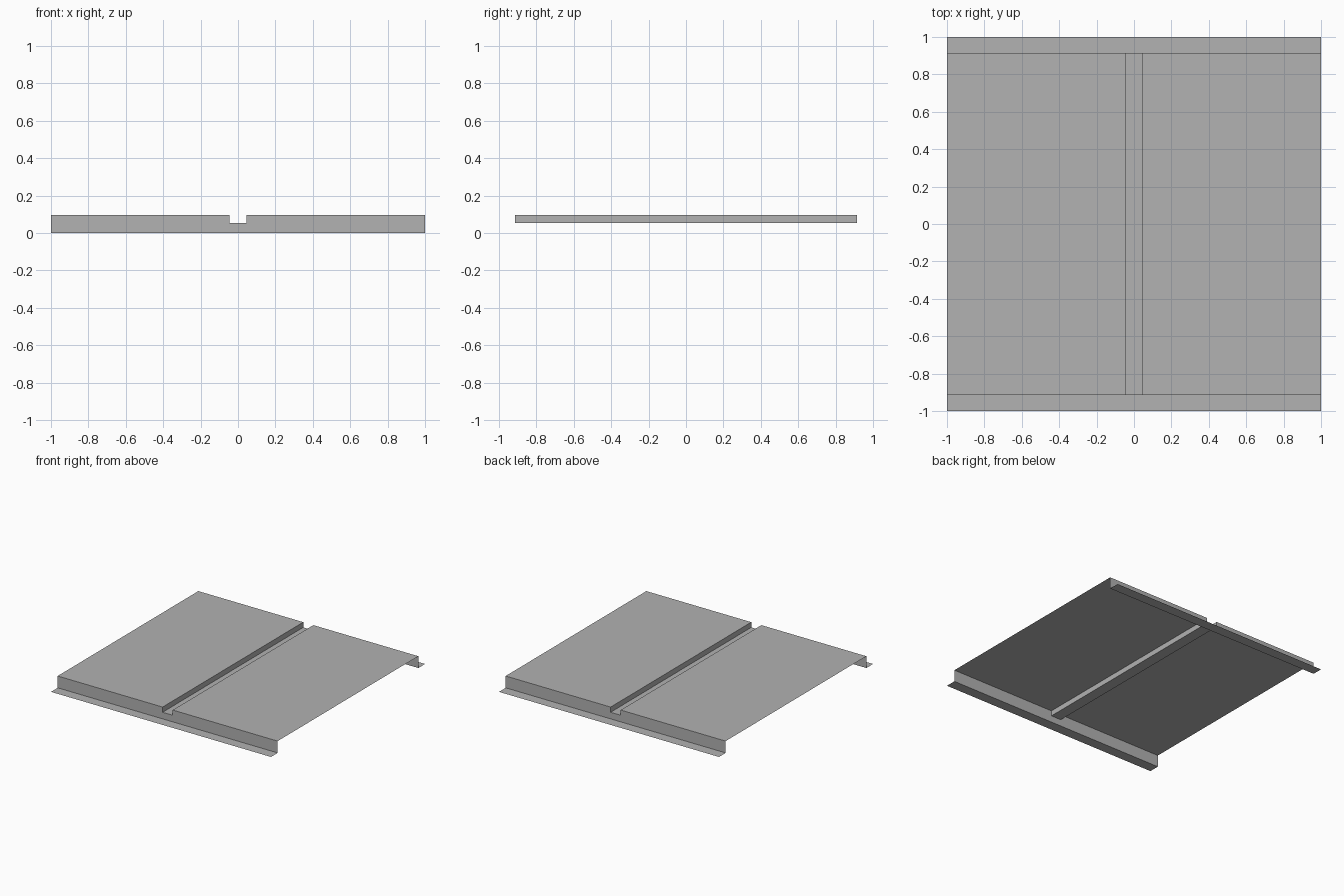
import bpy

cube = bpy.data.objects.get("Cube")
if cube:
    bpy.data.objects.remove(cube, do_unlink=True)

HALF = 1.0       # outer half width and depth
WALL = 0.913     # half depth of the raised deck
TOP = 0.097      # deck height
GROOVE = 0.046   # half width of the groove
FLOOR = 0.054    # groove floor height

grey = bpy.data.materials.new("sheet grey")
grey.use_nodes = True
colour = (0.445, 0.445, 0.445, 1)
grey.diffuse_color = colour
grey.node_tree.nodes["Principled BSDF"].inputs["Base Color"].default_value = colour


def sheet(name, verts, faces):
    mesh = bpy.data.meshes.new(name)
    mesh.from_pydata(verts, [], faces)
    mesh.materials.append(grey)
    obj = bpy.data.objects.new(name, mesh)
    bpy.context.collection.objects.link(obj)
    return obj


# Folded deck: one cross-section swept from front to back
profile = [(-HALF, TOP), (-GROOVE, TOP), (-GROOVE, FLOOR),
           (GROOVE, FLOOR), (GROOVE, TOP), (HALF, TOP)]
n = len(profile)
sheet("grooved_deck",
      [(x, y, z) for y in (-WALL, WALL) for x, z in profile],
      [(i, i + 1, n + i + 1, n + i) for i in range(n - 1)])

# End walls, notched at the groove, each with an outward foot flange
for name, s in (("front", -1), ("back", 1)):
    y = s * WALL
    outline = [(-HALF, 0), (HALF, 0)] + profile[::-1]
    wall = list(range(len(outline)))
    sheet(name + "_wall", [(x, y, z) for x, z in outline],
          [wall if s < 0 else wall[::-1]])
    foot = [0, 1, 2, 3]
    sheet(name + "_flange",
          [(-HALF, s * HALF, 0), (HALF, s * HALF, 0), (HALF, y, 0), (-HALF, y, 0)],
          [foot if s < 0 else foot[::-1]])
